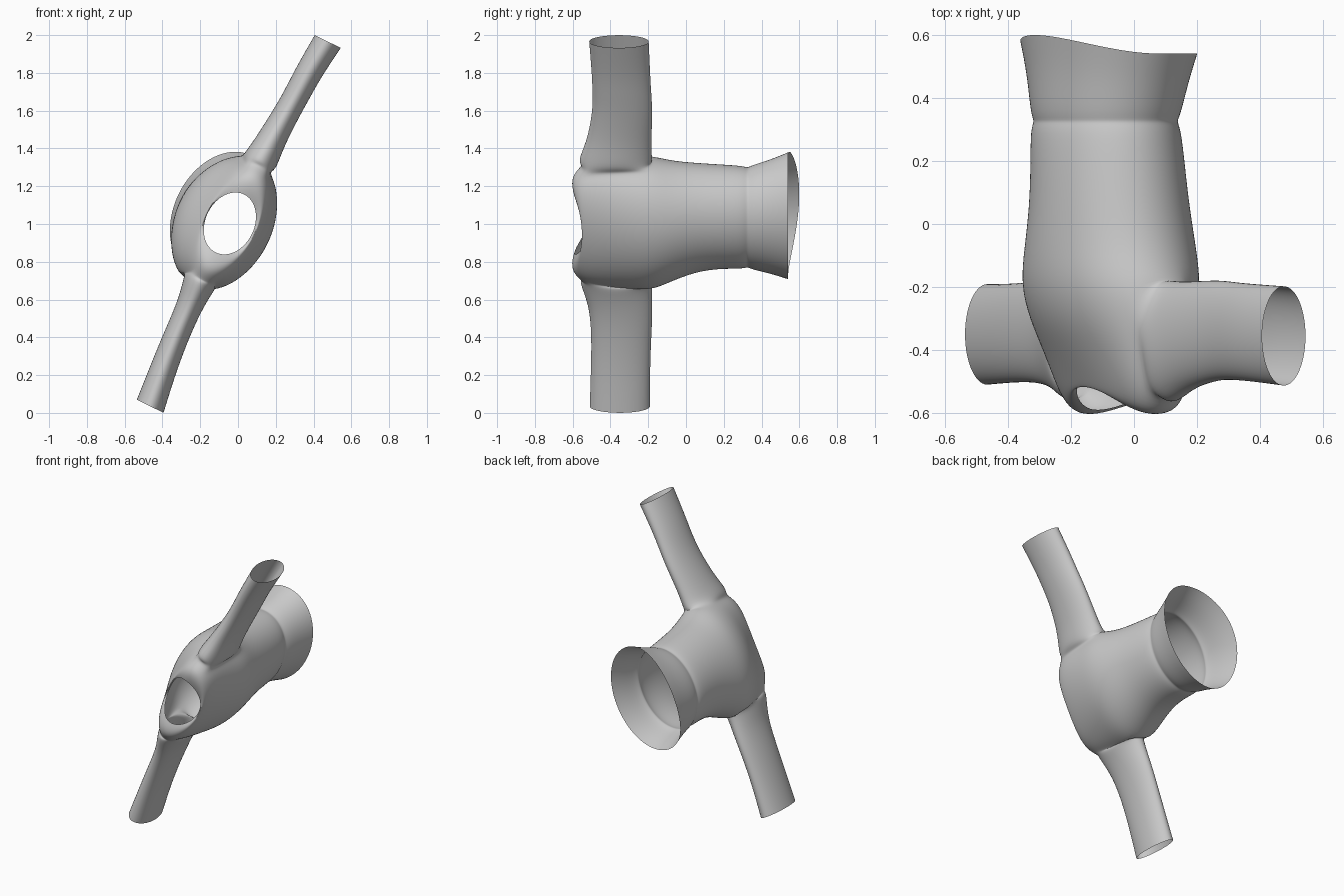
import bpy, bmesh, math
from mathutils import Vector

if "Cube" in bpy.data.objects:
    bpy.data.objects.remove(bpy.data.objects["Cube"])

N = 32                                   # points round the body
T = math.radians(64)                     # lean of the whole garment
U = Vector((math.cos(T), 0, math.sin(T)))    # along the sleeves
V = Vector((math.sin(T), 0, -math.cos(T)))   # across the sleeves

# body rings: y, centre x, centre z, half length, half width, y shift left / right side
BODY = [
    (.54, -.08, 1.045, .355, .262, .06, .0),
    (.45, -.083, 1.04, .318, .240, .03, .0),
    (.345, -.09, 1.035, .287, .226, .0, .0),
    (.325, -.09, 1.035, .274, .213, .0, .0),
    (.305, -.09, 1.035, .284, .228, .0, .0),
    (.18, -.083, 1.04, .286, .236, .0, .0),
    (.05, -.078, 1.035, .300, .244, .0, .0),
    (-.08, -.075, 1.015, .335, .258, .0, .0),
    (-.19, -.074, 1.005, .380, .260, .0, .0),
    (-.30, -.066, 1.005, .375, .235, .0, .0),
    (-.42, -.050, 1.003, .365, .193, .02, .0),
    (-.54, -.040, 1.003, .345, .158, .06, .025),
    (-.603, -.038, 1.003, .285, .140, .085, .05),
    (-.605, -.040, 1.003, .220, .135, .09, .055),
    (-.59, -.043, 1.003, .172, .130, .085, .05),
]
R0, R1, K = 8, 11, 2                     # rows and half span of each armhole

# sleeve rings: x, z, half width, half depth, centre y
UPPER = [(.112, 1.325, .094, .198, -.375), (.148, 1.39, .084, .182, -.365),
         (.19, 1.47, .075, .168, -.35), (.27, 1.61, .068, .158, -.335),
         (.325, 1.71, .069, .155, -.34), (.378, 1.81, .071, .155, -.345),
         (.475, 1.966, .077, .158, -.355)]
LOWER = [(-.197, .705, .092, .195, -.37), (-.224, .645, .080, .182, -.362),
         (-.255, .57, .070, .170, -.348), (-.295, .48, .067, .163, -.342),
         (-.342, .37, .068, .158, -.343), (-.40, .22, .071, .157, -.347),
         (-.465, .035, .079, .160, -.350)]

bm = bmesh.new()

# body, open at hem and neck
rows = []
for y, cx, cz, a, b, left, right in BODY:
    row = []
    for i in range(N):
        t = 2 * math.pi * i / N
        s = math.sin(t)
        p = Vector((cx, y + (left if s < 0 else right) * s * s, cz))
        row.append(bm.verts.new(p + U * (a * math.cos(t)) + V * (b * s)))
    rows.append(row)


def in_armhole(r, i):
    d = (i + .5 + N / 4) % (N / 2) - N / 4
    return R0 <= r < R1 and abs(d) < K


for r in range(len(rows) - 1):
    for i in range(N):
        if not in_armhole(r, i):
            j = (i + 1) % N
            bm.faces.new((rows[r][i], rows[r][j], rows[r + 1][j], rows[r + 1][i]))


# sleeves grown out of the armholes
def sleeve(start, stations):
    cols = list(range(-K, K + 1))
    loop = [(R0, c) for c in cols] + [(r, K) for r in range(R0 + 1, R1)]
    loop += [(R1, c) for c in reversed(cols)] + [(r, -K) for r in range(R1 - 1, R0, -1)]
    prev = [rows[r][(start + c) % N] for r, c in loop]
    n = len(prev)
    side = 1 if start == 0 else -1
    for x, z, w, h, yc in stations:
        ring = []
        for k in range(n):
            phi = 2 * math.pi * (k - K) / n
            p = Vector((x, yc + h * 1.03 * math.cos(phi), z))
            ring.append(bm.verts.new(p + V * (side * w * 1.03 * math.sin(phi))))
        for k in range(n):
            m = (k + 1) % n
            bm.faces.new((prev[k], prev[m], ring[m], ring[k]))
        prev = ring


sleeve(0, UPPER)
sleeve(N // 2, LOWER)

bmesh.ops.recalc_face_normals(bm, faces=bm.faces)
mesh = bpy.data.meshes.new("shirt")
bm.to_mesh(mesh)
bm.free()
shirt = bpy.data.objects.new("shirt", mesh)
bpy.context.collection.objects.link(shirt)
for p in mesh.polygons:
    p.use_smooth = True
sub = shirt.modifiers.new("smooth_cloth", 'SUBSURF')
sub.levels = sub.render_levels = 2
